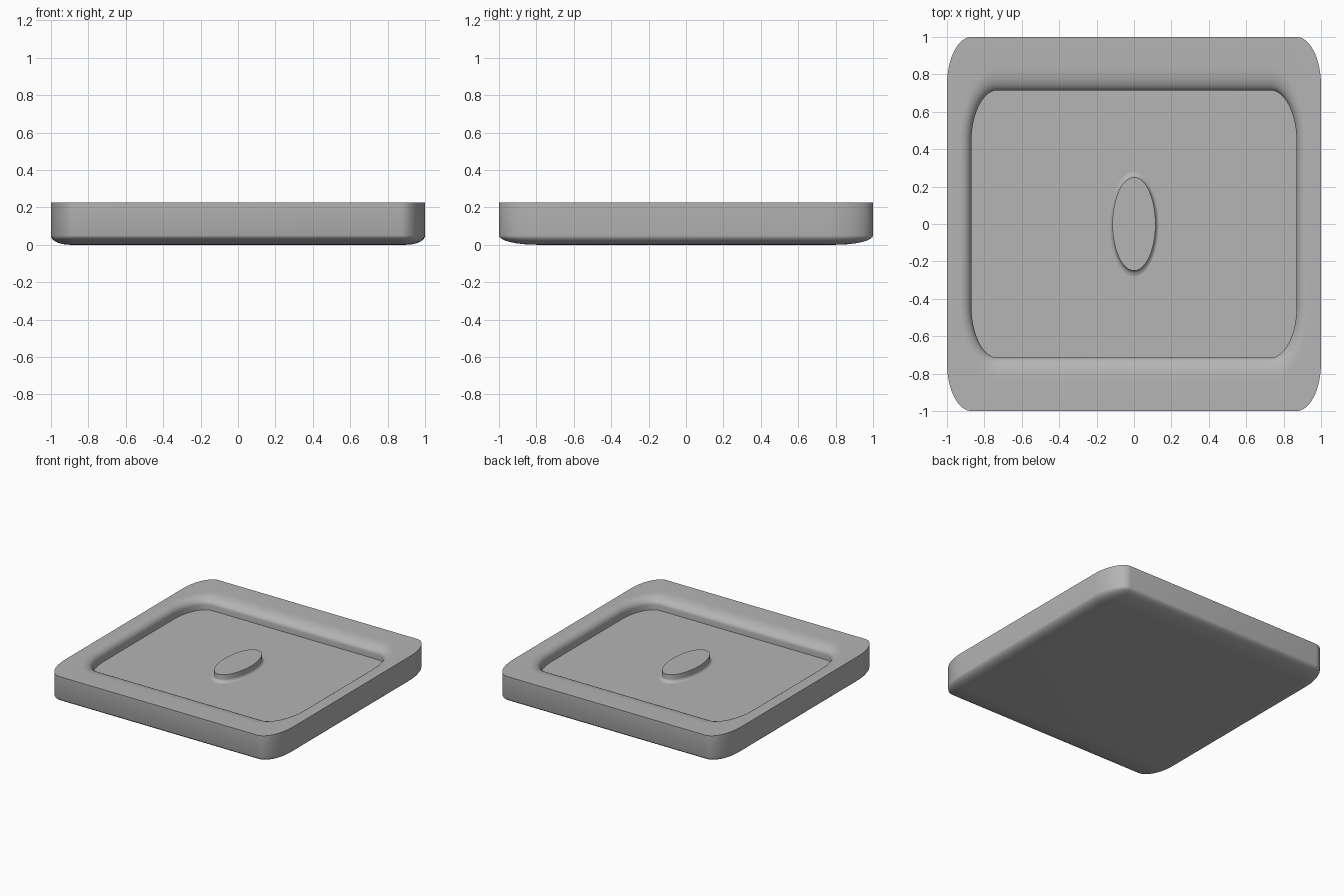
import bpy, bmesh
from math import sin, cos, pi, radians

cube = bpy.data.objects.get("Cube")
if cube:
    bpy.data.objects.remove(cube, do_unlink=True)

grey = bpy.data.materials.new("plain grey")
grey.use_nodes = True
colour = (0.46, 0.46, 0.46, 1)
grey.diffuse_color = colour
grey.node_tree.nodes["Principled BSDF"].inputs["Base Color"].default_value = colour

CORNER_STEPS = 12
FILLET_STEPS = 8


def ring(bm, hx, hy, rx, ry, z):
    """Rectangle with elliptical corners, as a loop of vertices."""
    verts = []
    for k, (sx, sy) in enumerate([(1, 1), (-1, 1), (-1, -1), (1, -1)]):
        for i in range(CORNER_STEPS + 1):
            a = (k + i / CORNER_STEPS) * pi / 2
            verts.append(bm.verts.new((sx * (hx - rx) + rx * cos(a),
                                       sy * (hy - ry) + ry * sin(a), z)))
    return verts


def loft(name, rings):
    """Skin a list of rings and cap both ends."""
    bm = bmesh.new()
    loops = [ring(bm, *r) for r in rings]
    for low, high in zip(loops, loops[1:]):
        n = len(low)
        for i in range(n):
            j = (i + 1) % n
            bm.faces.new((low[i], low[j], high[j], high[i]))
    bm.faces.new(loops[0][::-1])
    bm.faces.new(loops[-1])
    bmesh.ops.remove_doubles(bm, verts=bm.verts, dist=0.0001)
    bmesh.ops.recalc_face_normals(bm, faces=bm.faces)
    mesh = bpy.data.meshes.new(name)
    bm.to_mesh(mesh)
    bm.free()
    mesh.materials.append(grey)
    obj = bpy.data.objects.new(name, mesh)
    bpy.context.collection.objects.link(obj)
    bpy.ops.object.select_all(action='DESELECT')
    obj.select_set(True)
    bpy.context.view_layer.objects.active = obj
    bpy.ops.object.shade_smooth_by_angle(angle=radians(30))


def grown(hx, hy, rx, ry, d, z):
    """Ring settings grown by d sideways and twice that lengthways."""
    return (hx + d, hy + 2 * d, rx + d, ry + 2 * d, z)


TOP, FLOOR = 0.225, 0.13
angles = [i / FILLET_STEPS * pi / 2 for i in range(FILLET_STEPS + 1)]
outer = (1, 1, 0.13, 0.26)
inner = (0.87, 0.715, 0.14, 0.28)

# Tray: rounded underside, straight sides, flat rim, rounded lip, sunken floor
tray = [grown(*outer, -0.1 * (1 - sin(a)), 0.05 * (1 - cos(a))) for a in angles]
tray.append((*outer, TOP))
tray += [grown(*inner, 0.06 * (1 - sin(a)), TOP - 0.055 * (1 - cos(a)))
         for a in [0] + angles[1:]]
tray.append((*inner, FLOOR))
loft("tray", tray)

# Handle: oval knob with a flared foot
oval = (0.115, 0.25, 0.115, 0.25)
handle = [grown(*oval, 0.025 * (1 - sin(a)), FLOOR - 0.002 + 0.025 * (1 - cos(a)))
          for a in angles]
handle.append((*oval, 0.19))
loft("handle", handle)
